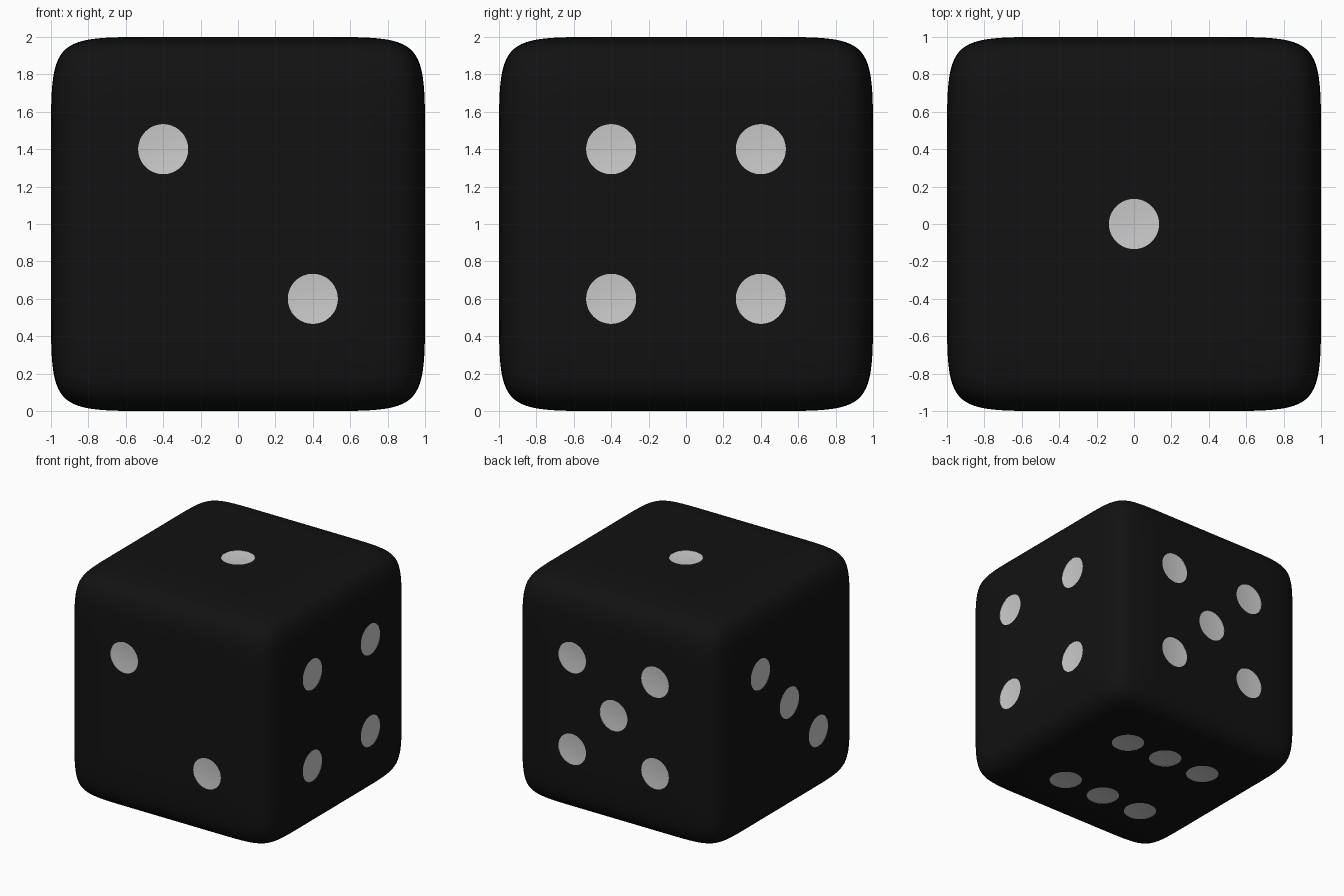
import bpy, bmesh, math
from mathutils import Vector, Matrix

if "Cube" in bpy.data.objects:
    bpy.data.objects.remove(bpy.data.objects["Cube"])

LOOP = 0.57      # position of the loops that control the edge rounding
P = 0.4          # pip spacing
R = 0.134        # pip radius


def material(name, rgb):
    m = bpy.data.materials.new(name)
    m.diffuse_color = (*rgb, 1)
    m.use_nodes = True
    m.node_tree.nodes["Principled BSDF"].inputs["Base Color"].default_value = m.diffuse_color
    return m


black = material("black", (0.006, 0.006, 0.006))
white = material("pale", (0.8, 0.8, 0.8))


def make_object(name, bm):
    me = bpy.data.meshes.new(name)
    bm.to_mesh(me)
    bm.free()
    me.materials.append(black)
    me.materials.append(white)
    ob = bpy.data.objects.new(name, me)
    bpy.context.collection.objects.link(ob)
    ob.location.z = 1
    return ob


# Rounded cube body: 3 x 3 cage per side, smoothed
bm = bmesh.new()
bmesh.ops.create_cube(bm, size=2)
bmesh.ops.subdivide_edges(bm, edges=bm.edges[:], cuts=2, use_grid_fill=True)
for v in bm.verts:
    v.co = [c if abs(c) > 0.9 else math.copysign(LOOP, c) for c in v.co]
body = make_object("dice_body", bm)
sub = body.modifiers.new("round", 'SUBSURF')
sub.levels = sub.render_levels = 4

# Pip layouts: face normal, two in-face axes, pip positions
X, Y, Z = Vector((1, 0, 0)), Vector((0, 1, 0)), Vector((0, 0, 1))
corners = [(a, b) for a in (-P, P) for b in (-P, P)]
faces = [
    (Z, X, Y, [(0, 0)]),
    (-Y, X, Z, [(-P, P), (P, -P)]),
    (-X, Y, Z, [(P, P), (0, 0), (-P, -P)]),
    (X, Y, Z, corners),
    (Y, X, Z, corners + [(0, 0)]),
    (-Z, X, Y, corners + [(0, -P), (0, P)]),
]

# Shallow dished pip cutters
bm = bmesh.new()
profile = [(R * i / 4, -0.008 + 0.006 * (i / 4) ** 2) for i in range(5)]
profile += [(R, 0.05), (0, 0.05)]
for n, u, w, dots in faces:
    rot = Z.rotation_difference(n).to_matrix().to_4x4()
    for a, b in dots:
        mat = Matrix.Translation(n + u * a + w * b) @ rot
        vs = [bm.verts.new(mat @ Vector((r, 0, h))) for r, h in profile]
        es = [bm.edges.new(pair) for pair in zip(vs, vs[1:])]
        bmesh.ops.spin(bm, geom=vs + es, cent=mat.translation, axis=n,
                       angle=2 * math.pi, steps=48, use_duplicate=False)
bmesh.ops.remove_doubles(bm, verts=bm.verts[:], dist=0.0002)
bmesh.ops.recalc_face_normals(bm, faces=bm.faces[:])
for f in bm.faces:
    f.material_index = 1
cutter = make_object("pip_cutter", bm)
cutter.hide_render = True

# Cut the pips and bake the result
cut = body.modifiers.new("pips", 'BOOLEAN')
cut.operation = 'DIFFERENCE'
cut.solver = 'EXACT'
cut.object = cutter
bpy.context.view_layer.update()
dg = bpy.context.evaluated_depsgraph_get()
body_mesh = bpy.data.meshes.new_from_object(body.evaluated_get(dg))
body.modifiers.clear()
body.data = body_mesh
bpy.data.objects.remove(cutter)

bpy.context.view_layer.objects.active = body
body.select_set(True)
bpy.ops.object.shade_smooth_by_angle(angle=math.radians(30))
